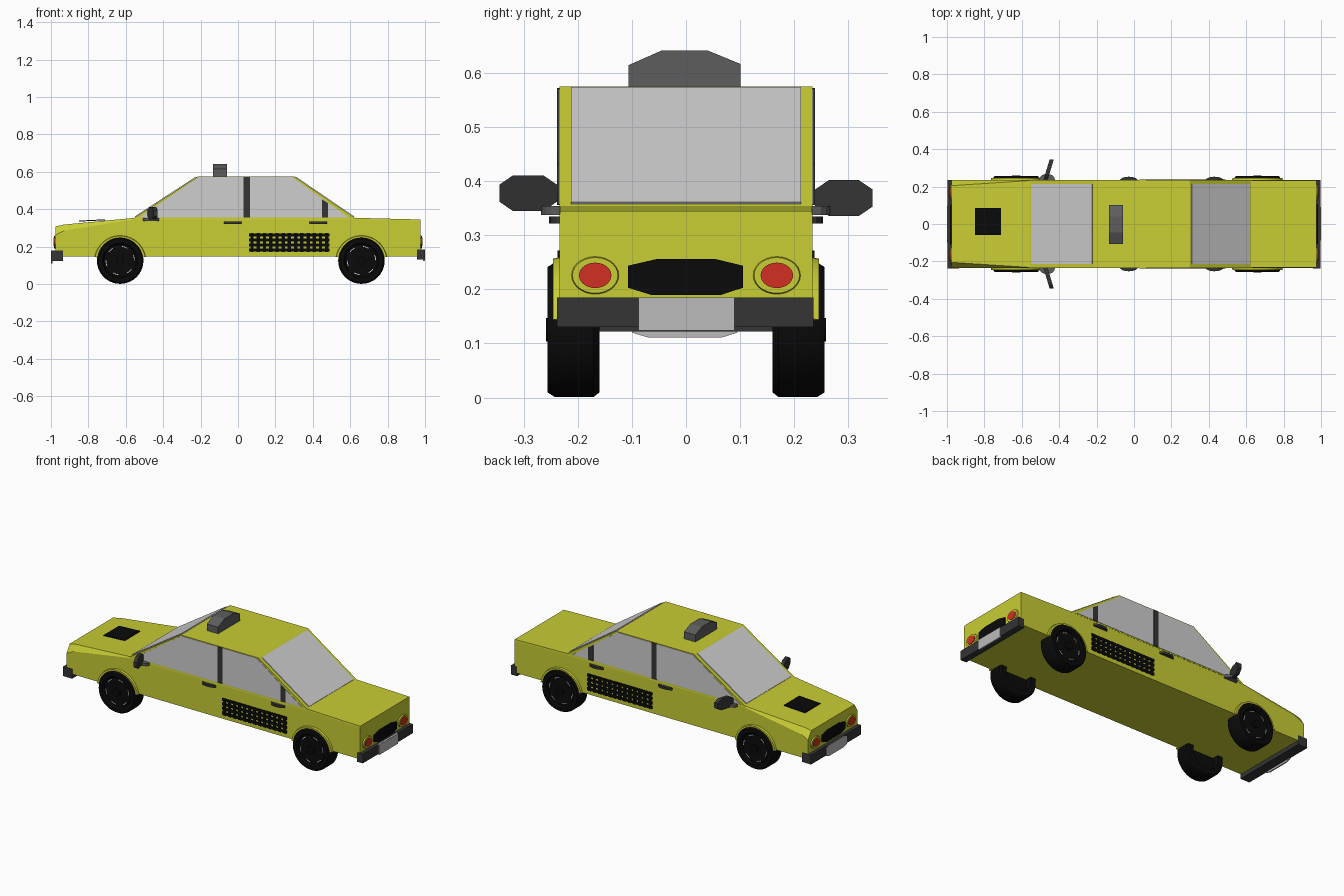
import bpy, bmesh, math
from mathutils import Vector
from math import cos, sin, pi

if "Cube" in bpy.data.objects:
    bpy.data.objects.remove(bpy.data.objects["Cube"])


def mat(name, c):
    m = bpy.data.materials.new(name)
    m.diffuse_color = (*c, 1)
    m.use_nodes = True
    m.node_tree.nodes["Principled BSDF"].inputs["Base Color"].default_value = m.diffuse_color
    return m


YELLOW = mat("yellow paint", (0.58, 0.61, 0.033))
GLASS = mat("pale grey glass", (0.62, 0.62, 0.62))
BLACK = mat("black", (0.003, 0.003, 0.003))
DARK = mat("dark grey trim", (0.035, 0.035, 0.035))
GREY = mat("roof sign grey", (0.11, 0.11, 0.11))
PLATE = mat("light grey plate", (0.50, 0.50, 0.50))
RED = mat("red lamp", (0.65, 0.03, 0.017))


def finish(name, bm, m, smooth=False):
    bmesh.ops.recalc_face_normals(bm, faces=bm.faces[:])
    me = bpy.data.meshes.new(name)
    bm.to_mesh(me)
    bm.free()
    me.materials.append(m)
    o = bpy.data.objects.new(name, me)
    bpy.context.collection.objects.link(o)
    if smooth:
        bpy.ops.object.select_all(action='DESELECT')
        o.select_set(True)
        bpy.context.view_layer.objects.active = o
        bpy.ops.object.shade_smooth_by_angle(angle=math.radians(35))
    return o


def loft(name, rings, m, caps=True, closed=False, smooth=False):
    """Skin a list of equal-length point rings."""
    bm = bmesh.new()
    vs = [[bm.verts.new(p) for p in r] for r in rings]
    n = len(rings[0])
    for a, b in zip(vs, vs[1:] + (vs[:1] if closed else [])):
        for i in range(n):
            bm.faces.new((a[i], a[(i + 1) % n], b[(i + 1) % n], b[i]))
    if caps and not closed:
        bm.faces.new(vs[0])
        bm.faces.new(vs[-1])
    return finish(name, bm, m, smooth)


def prism(name, pts, off, m, smooth=False):
    off = Vector(off)
    return loft(name, [pts, [Vector(p) + off for p in pts]], m, smooth=smooth)


def box(name, x0, x1, y0, y1, z0, z1, m):
    return prism(name, [(x0, y0, z0), (x1, y0, z0), (x1, y1, z0), (x0, y1, z0)], (0, 0, z1 - z0), m)


def side_prism(name, xz, s, y0, y1, m, smooth=False):
    return prism(name, [(x, s * y0, z) for x, z in xz], (0, s * (y1 - y0), 0), m, smooth)


def circle(cx, cz, r, n=32, rz=None):
    return [(cx + r * cos(2 * pi * i / n), cz + (rz or r) * sin(2 * pi * i / n)) for i in range(n)]


W = 0.234
# lower body: lofted along x, hood narrowing at the nose
sections = [(-0.975, 0.262, 0.308, 0.205), (-0.93, 0.285, 0.318, 0.208), (-0.56, 0.345, 0.353, 0.232),
            (0.62, 0.345, 0.354, 0.233), (0.975, 0.335, 0.345, 0.233)]
loft("body", [[(x, -W, 0.147), (x, -W, zs), (x, -t, zt), (x, t, zt), (x, W, zs), (x, W, 0.147)]
              for x, zs, zt, t in sections], YELLOW)
# cabin
side_prism("cabin", [(-0.56, 0.35), (-0.215, 0.575), (0.30, 0.575), (0.63, 0.35)], 1, -W, W, YELLOW)

# front and rear glass lying on the slopes
for name, lo, hi, d in (("windshield", (-0.548, 0.358), (-0.222, 0.5705), -1),
                        ("rear_window", (0.618, 0.358), (0.306, 0.5705), 1)):
    prism(name, [(lo[0], -0.213, lo[1]), (lo[0], 0.213, lo[1]), (hi[0], 0.213, hi[1]), (hi[0], -0.213, hi[1])],
          (d * 0.003, 0, 0.004), GLASS)

for s, side in ((-1, "near"), (1, "far")):
    # side glass and pillars
    side_prism(side + "_side_window", [(-0.525, 0.357), (-0.21, 0.571), (0.29, 0.571), (0.59, 0.357)],
               s, W - 0.002, W + 0.002, GLASS)
    side_prism(side + "_door_pillar", [(0.03, 0.356), (0.03, 0.573), (0.063, 0.573), (0.063, 0.356)],
               s, W, W + 0.005, DARK)
    side_prism(side + "_rear_pillar", [(0.45, 0.356), (0.45, 0.452), (0.482, 0.432), (0.482, 0.356)],
               s, W, W + 0.005, DARK)
    # checker band
    for r in range(4):
        z = 0.181 + r * 0.0275
        side_prism(f"{side}_check_row_{r}", [(0.06, z - 0.008), (0.49, z - 0.008), (0.49, z + 0.008), (0.06, z + 0.008)],
                   s, W, W + 0.004, BLACK)
    for c in range(13):
        x = 0.075 + c * 0.0333
        side_prism(f"{side}_check_column_{c}", [(x - 0.009, 0.17), (x + 0.009, 0.17), (x + 0.009, 0.272), (x - 0.009, 0.272)],
                   s, W, W + 0.004, BLACK)
    # door handles
    for i, x in enumerate((-0.028, 0.43)):
        prism(f"{side}_door_handle_{i}",
              [(x + 0.048 * cos(a * pi / 8), s * (W - 0.002 + 0.021 * sin(a * pi / 8)), 0.322) for a in range(9)],
              (0, 0, 0.013), DARK)
    # wing mirror with its bracket
    prism(side + "_mirror_bracket", [(x, s * 0.238 + y, 0.338) for x, y in circle(-0.465, 0, 0.042, 16, 0.03)],
          (0, 0, 0.016), GREY)
    zc = 0.369 if s > 0 else 0.378
    head = [(-0.053, -0.016), (-0.028, -0.033), (0.028, -0.033), (0.053, -0.016),
            (0.053, 0.016), (0.028, 0.033), (-0.028, 0.033), (-0.053, 0.016)]
    prism(side + "_mirror", [(-0.467 + u * 0.3, s * (0.292 + u), zc + v) for u, v in head],
          (0.022, 0, 0), DARK)

    for cx, end in ((-0.63, "front"), (0.66, "rear")):
        tag = f"{side}_{end}"
        # tyre: profile turned round the axle
        prof = [(0.086, 0.16), (0.116, 0.16), (0.1245, 0.171), (0.1245, 0.243), (0.116, 0.256), (0.094, 0.256), (0.086, 0.246)]
        loft(tag + "_tyre", [[(cx + r * cos(a), s * y, 0.1255 + r * sin(a)) for r, y in prof]
                             for a in (2 * pi * i / 40 for i in range(40))], BLACK, closed=True, smooth=True)
        side_prism(tag + "_rim", circle(cx, 0.1255, 0.088), s, 0.20, 0.244, BLACK, True)
        side_prism(tag + "_hub", circle(cx, 0.1255, 0.022, 16), s, 0.24, 0.259, BLACK, True)
        # slim bright slots around the rim
        for k in range(6):
            arc = [k * pi / 3 + j * 0.1 for j in range(5)]
            pts = [(cx + 0.078 * cos(a), 0.1255 + 0.078 * sin(a)) for a in arc]
            pts += [(cx + 0.074 * cos(a), 0.1255 + 0.074 * sin(a)) for a in reversed(arc)]
            side_prism(f"{tag}_rim_slot_{k}", pts, s, 0.243, 0.2455, GLASS)
        # wheel arch lip
        arc = [math.radians(10 + 160 * j / 20) for j in range(21)]
        loft(tag + "_arch", [[(cx + r * cos(a), s * y, 0.121 + r * sin(a))
                              for r, y in ((0.115, 0.225), (0.140, 0.225), (0.136, 0.246), (0.115, 0.246))]
                             for a in arc], YELLOW, smooth=True)

# matching front and rear ends
for d, end, zl in ((-1, "front", 0.226), (1, "rear", 0.226)):
    X = d * 0.975
    for s in (-1, 1):
        y = s * 0.168
        loft(f"{end}_lamp_ring_{s}", [[(X + d * h, yy, zz) for yy, zz in circle(y, zl, ry, 28, rz)]
                                      for h, ry, rz in ((-0.005, 0.045, 0.036), (0.007, 0.042, 0.033), (0.007, 0.034, 0.027))],
             YELLOW, smooth=True)
        prism(f"{end}_lamp_{s}", [(X, yy, zz) for yy, zz in circle(y, zl, 0.030, 28, 0.0235)], (d * 0.011, 0, 0), RED)
    prism(end + "_grille", [(X, y, z) for y, z in ((-0.107, 0.203), (-0.065, 0.19), (0.065, 0.19), (0.105, 0.203),
                                                   (0.105, 0.244), (0.055, 0.256), (-0.055, 0.256), (-0.107, 0.244))],
          (d * 0.008, 0, 0), BLACK)
box("rear_bumper", 0.957, 0.996, -0.239, 0.236, 0.13, 0.185, DARK)
box("front_bumper", -0.996, -0.935, -0.239, 0.236, 0.122, 0.178, DARK)
box("rear_number_plate", 0.99, 1.0, -0.088, 0.09, 0.124, 0.185, PLATE)
prism("front_number_plate", [(-1.0, y, z) for y, z in ((-0.1, 0.12), (-0.07, 0.111), (0.066, 0.111), (0.095, 0.12),
                                                       (0.095, 0.165), (0.066, 0.176), (-0.07, 0.176), (-0.1, 0.165))],
      (0.008, 0, 0), PLATE)

# hood panel and roof sign
prism("hood_panel", [(-0.85, -0.06, 0.334), (-0.71, -0.06, 0.341), (-0.71, 0.085, 0.341), (-0.85, 0.085, 0.334)],
      (0, 0, 0.005), BLACK)
prism("roof_sign", [(-0.133, y, z) for y, z in ((-0.106, 0.57), (-0.106, 0.615), (-0.045, 0.642),
                                                (0.04, 0.642), (0.101, 0.617), (0.101, 0.57))],
      (0.075, 0, 0), GREY)
